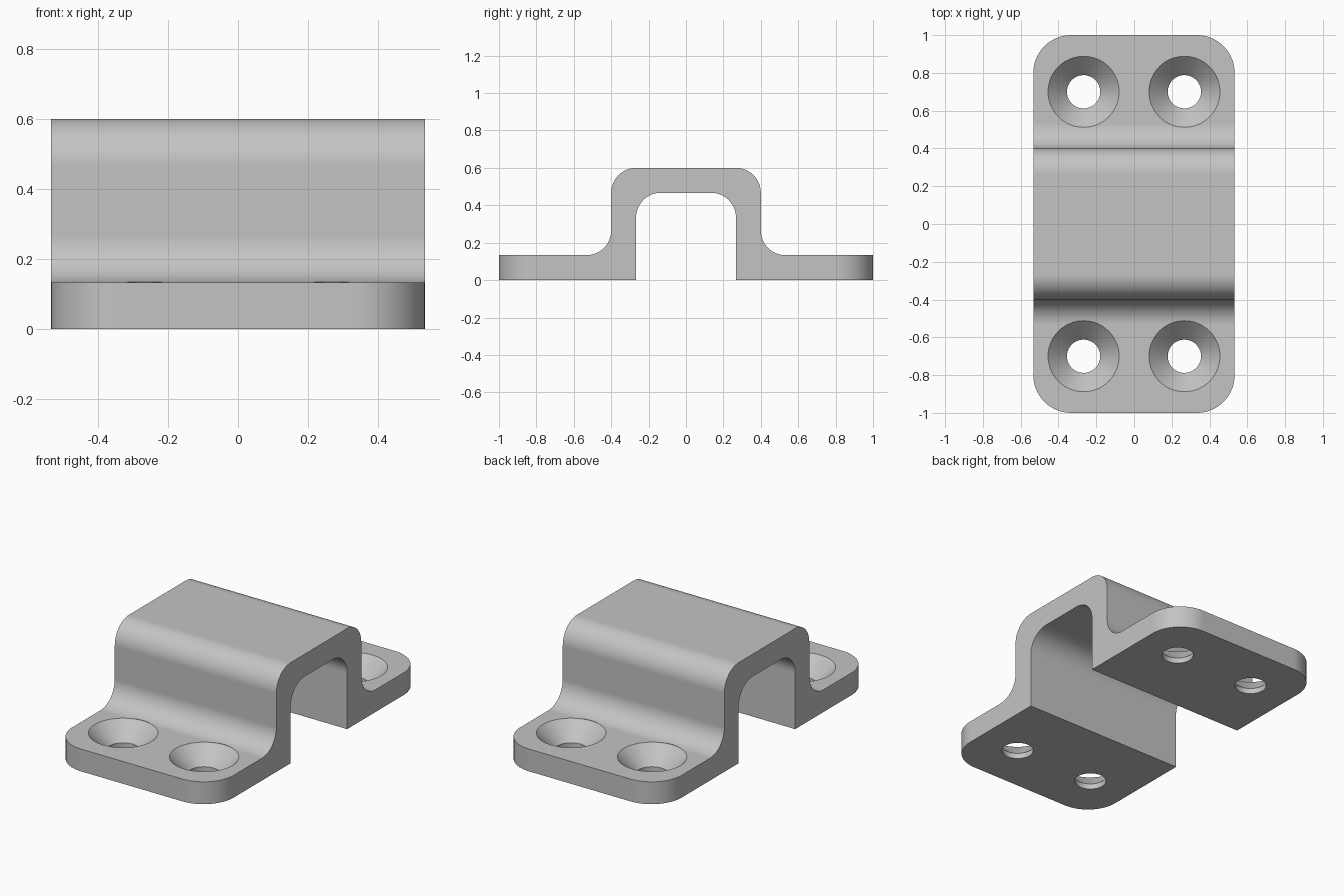
import bpy, bmesh
from math import sin, cos, pi, radians

cube = bpy.data.objects.get("Cube")
if cube:
    bpy.data.objects.remove(cube)

HALF_W, THICK, FILLET, CORNER = 0.533, 0.133, 0.133, 0.2
HEIGHT, OUTER, INNER = 0.6, 0.4, 0.267
SEGS = 16

steel = bpy.data.materials.new("plain grey")
steel.use_nodes = True
grey = (0.55, 0.55, 0.55, 1)
steel.diffuse_color = grey
steel.node_tree.nodes["Principled BSDF"].inputs["Base Color"].default_value = grey


def arc(cy, cz, start, end):
    """Quarter-round points in the side plane."""
    angles = [radians(start + (end - start) * i / SEGS) for i in range(SEGS + 1)]
    return [(cy + FILLET * cos(a), cz + FILLET * sin(a)) for a in angles]


def make_object(name, bm):
    bmesh.ops.recalc_face_normals(bm, faces=bm.faces[:])
    mesh = bpy.data.meshes.new(name)
    bm.to_mesh(mesh)
    bm.free()
    mesh.materials.append(steel)
    obj = bpy.data.objects.new(name, mesh)
    bpy.context.collection.objects.link(obj)
    return obj


def screw_cutter(x, y):
    """Through hole with a ninety degree countersink."""
    bm = bmesh.new()
    profile = [(0.088, -0.1), (0.088, THICK - 0.1), (0.188, THICK), (0.188, 0.3)]
    n = 64
    rings = [[bm.verts.new((x + r * cos(2 * pi * i / n), y + r * sin(2 * pi * i / n), z))
              for i in range(n)] for r, z in profile]
    for low, high in zip(rings, rings[1:]):
        for i in range(n):
            j = (i + 1) % n
            bm.faces.new((low[i], low[j], high[j], high[i]))
    bm.faces.new(rings[0][::-1])
    bm.faces.new(rings[-1])
    cutter = make_object("screw_hole_cutter", bm)
    cutter.hide_render = True
    return cutter


# Hat-shaped side profile: one half, then its mirror image
half = [(INNER, 0), (1, 0), (1, THICK)]
half += arc(OUTER + FILLET, THICK + FILLET, 270, 180)
half += arc(OUTER - FILLET, HEIGHT - FILLET, 0, 90)
inner = arc(INNER - FILLET, HEIGHT - THICK - FILLET, 90, 0)
outline = half + [(-y, z) for y, z in reversed(half)]
outline += [(-y, z) for y, z in reversed(inner)] + inner

# Extrude across the width
bm = bmesh.new()
side = bm.faces.new([bm.verts.new((-HALF_W, y, z)) for y, z in outline])
moved = bmesh.ops.extrude_face_region(bm, geom=[side])["geom"]
bmesh.ops.translate(bm, vec=(2 * HALF_W, 0, 0),
                    verts=[v for v in moved if isinstance(v, bmesh.types.BMVert)])
if side.is_valid and not all(len(e.link_faces) == 2 for e in bm.edges):
    bm.faces.new([v for v in side.verts])

# Round the four flange corners
corners = [e for e in bm.edges
           if all(abs(v.co.y) > 0.99 for v in e.verts)
           and abs(e.verts[0].co.z - e.verts[1].co.z) > 0.1]
bmesh.ops.bevel(bm, geom=corners, offset=CORNER, segments=SEGS, profile=0.5, affect='EDGES')
bracket = make_object("bracket", bm)

# Four countersunk screw holes
bpy.context.view_layer.objects.active = bracket
bracket.select_set(True)
for x in (-0.267, 0.267):
    for y in (-0.7, 0.7):
        cutter = screw_cutter(x, y)
        mod = bracket.modifiers.new("screw hole", 'BOOLEAN')
        mod.operation, mod.solver, mod.object = 'DIFFERENCE', 'EXACT', cutter
        bpy.ops.object.modifier_apply(modifier=mod.name)
        bpy.data.objects.remove(cutter)

# Smooth rounds, crisp edges
bpy.ops.object.select_all(action='DESELECT')
bracket.select_set(True)
bpy.ops.object.shade_smooth_by_angle(angle=radians(30))
weighted = bracket.modifiers.new("even normals", 'WEIGHTED_NORMAL')
weighted.keep_sharp = True
